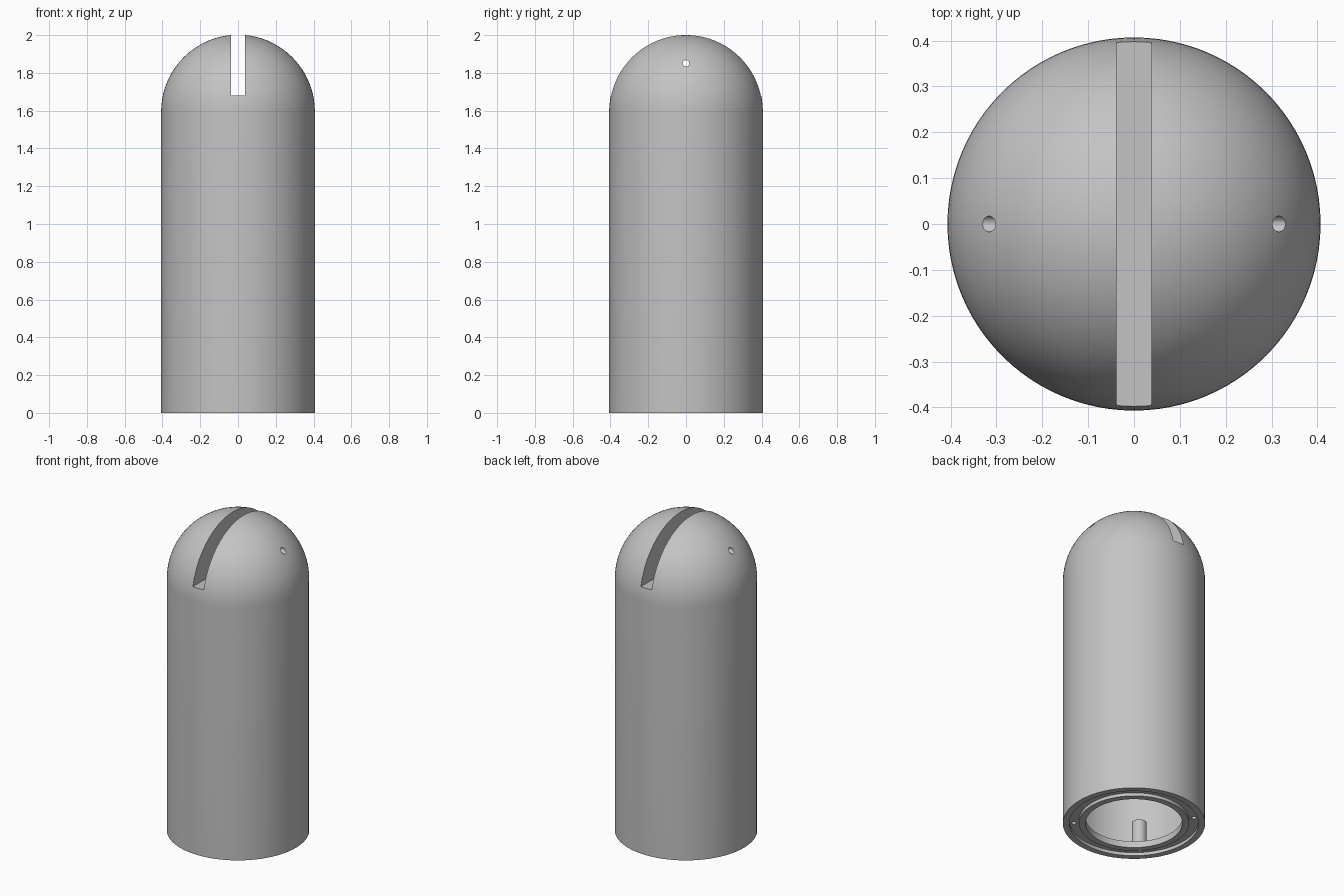
import bpy, bmesh, math
from mathutils import Matrix, Vector

if "Cube" in bpy.data.objects:
    bpy.data.objects.remove(bpy.data.objects["Cube"], do_unlink=True)

R = 0.407            # outer radius
DOME_Z = 1.595       # height where the dome starts
SCREW_R = 0.345      # screw circle radius
SCREW_ANGLES = [math.radians(45 + 90 * i) for i in range(4)]

grey = bpy.data.materials.new("plain_grey")
grey.use_nodes = True
grey.diffuse_color = (0.55, 0.55, 0.55, 1)
grey.node_tree.nodes["Principled BSDF"].inputs["Base Color"].default_value = (0.55, 0.55, 0.55, 1)


def finish(name, bm):
    bmesh.ops.recalc_face_normals(bm, faces=bm.faces)
    mesh = bpy.data.meshes.new(name)
    bm.to_mesh(mesh)
    bm.free()
    mesh.materials.append(grey)
    ob = bpy.data.objects.new(name, mesh)
    bpy.context.collection.objects.link(ob)
    return ob


def lathe(name, profile, steps=96):
    bm = bmesh.new()
    verts = [bm.verts.new((r, 0, z)) for r, z in profile]
    edges = [bm.edges.new(pair) for pair in zip(verts, verts[1:])]
    bmesh.ops.spin(bm, geom=verts + edges, cent=(0, 0, 0), axis=(0, 0, 1),
                   angle=math.tau, steps=steps)
    bmesh.ops.remove_doubles(bm, verts=bm.verts, dist=1e-5)
    return finish(name, bm)


def rod(name, radius, length, matrix, sides):
    bm = bmesh.new()
    bmesh.ops.create_cone(bm, cap_ends=True, segments=sides, radius1=radius,
                          radius2=radius, depth=length, matrix=matrix)
    return finish(name, bm)


def activate(ob):
    bpy.ops.object.select_all(action="DESELECT")
    ob.select_set(True)
    bpy.context.view_layer.objects.active = ob


def cut(ob, cutter):
    mod = ob.modifiers.new("cut", "BOOLEAN")
    mod.operation = "DIFFERENCE"
    mod.solver = "EXACT"
    mod.object = cutter
    activate(ob)
    bpy.ops.object.modifier_apply(modifier=mod.name)


def screw_place(angle, z):
    return Matrix.Translation((SCREW_R * math.cos(angle), SCREW_R * math.sin(angle), z))


# Hollow domed shell: cavity, inner lip, ring groove, outer wall, dome
profile = [(0, 1.58), (0.37, 1.58), (0.37, 0.04), (0.277, 0.04), (0.277, 0),
           (0.315, 0), (0.315, 0.02), (0.37, 0.02), (0.37, 0)]
profile.append((R, 0))
for i in range(21):
    a = math.pi / 2 * i / 20
    profile.append((R * math.cos(a) if i < 20 else 0, DOME_Z + R * math.sin(a)))
shell = lathe("domed_shell", profile)

# Slot across the dome, running front to back
bm = bmesh.new()
bmesh.ops.create_cube(bm, size=1, matrix=Matrix.Translation((0, 0, 1.98))
                      @ Matrix.Diagonal(Vector((0.076, 1.2, 0.6, 1))))
cutters = [finish("slot_cutter", bm)]

# Pin hole through the dome, side to side
cutters.append(rod("pin_hole_cutter", 0.0175, 1.2, Matrix.Translation((0, 0, 1.85))
                   @ Matrix.Rotation(math.pi / 2, 4, "Y"), 16))

# Screw posts inside the cavity, drilled from below
parts = [shell]
for n, angle in enumerate(SCREW_ANGLES):
    hole = rod("screw_hole_cutter", 0.014, 0.2, screw_place(angle, 0.06), 16)
    post = rod(f"screw_post_{n + 1}", 0.043, 0.17, screw_place(angle, 0.115), 32)
    cut(post, hole)
    parts.append(post)
    cutters.append(hole)

for cutter in cutters:
    cut(shell, cutter)
for cutter in cutters:
    bpy.data.objects.remove(cutter, do_unlink=True)

for ob in parts:
    activate(ob)
    bpy.ops.object.shade_smooth_by_angle(angle=math.radians(30))
